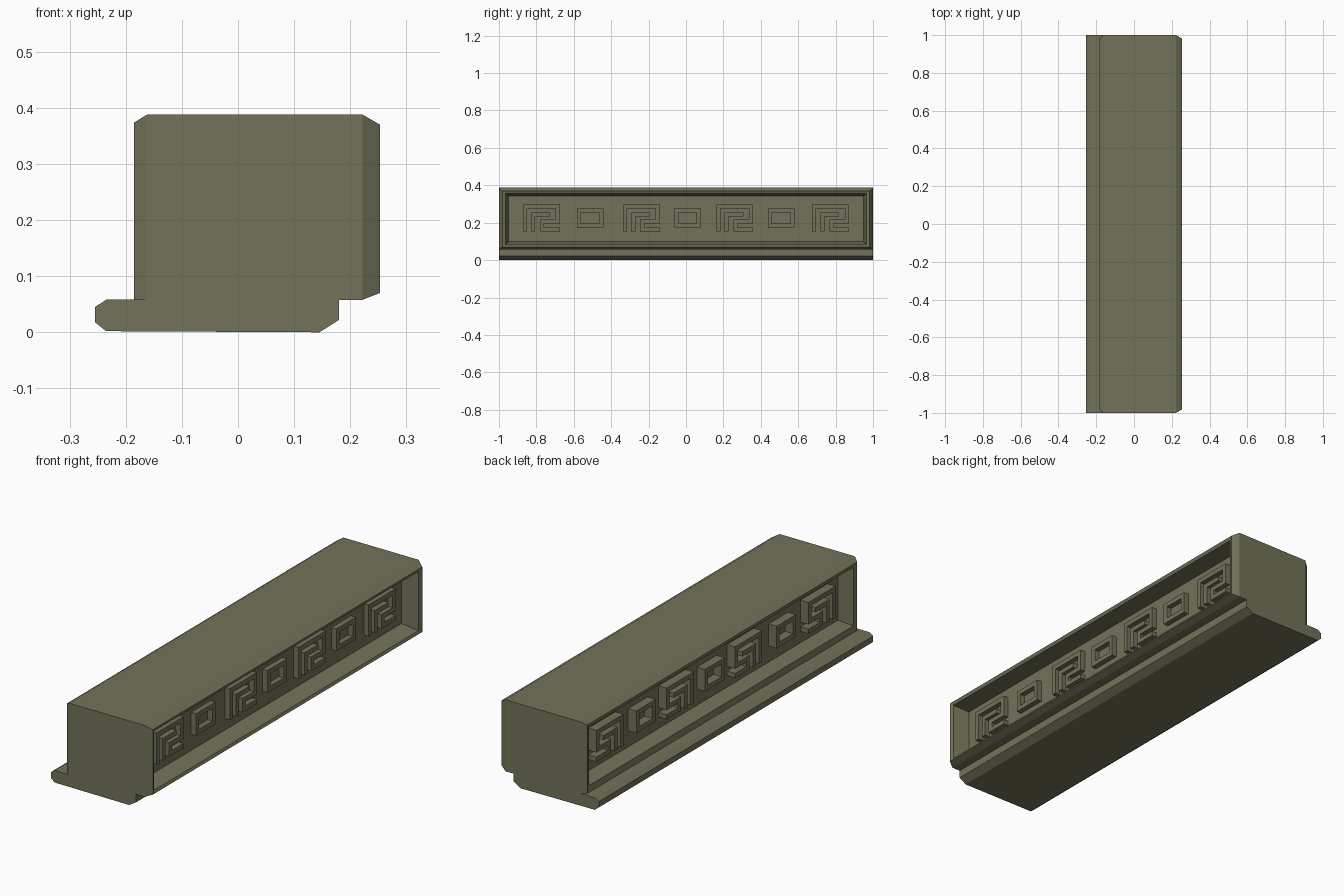
import bpy, bmesh
from mathutils import Vector

if "Cube" in bpy.data.objects:
    bpy.data.objects.remove(bpy.data.objects["Cube"])

stone = bpy.data.materials.new("olive_stone")
stone.diffuse_color = (0.17, 0.17, 0.10, 1)
stone.use_nodes = True
stone.node_tree.nodes["Principled BSDF"].inputs["Base Color"].default_value = stone.diffuse_color


def finish(bm, name):
    bmesh.ops.recalc_face_normals(bm, faces=bm.faces)
    mesh = bpy.data.meshes.new(name)
    bm.to_mesh(mesh)
    bm.free()
    mesh.materials.append(stone)
    obj = bpy.data.objects.new(name, mesh)
    bpy.context.collection.objects.link(obj)
    return obj


def bridge(bm, a, b, closed=True):
    for i in range(len(a) if closed else len(a) - 1):
        j = (i + 1) % len(a)
        bm.faces.new((a[i], a[j], b[j], b[i]))


# Base moulding: x/z profile swept along y
profile = [(-0.235, 0.002), (0.145, 0), (0.18, 0.022), (0.18, 0.058),
           (-0.235, 0.058), (-0.255, 0.045), (-0.255, 0.018)]
bm = bmesh.new()
ends = [[bm.verts.new((x, y, z)) for x, z in profile] for y in (-1, 1)]
bridge(bm, *ends)
for e in ends:
    bm.faces.new(e)
finish(bm, "base_moulding")

# Body: rectangular rings from left recessed panel to right recessed panel
# each ring is x, inset at the ends, bottom z, top z
LEFT, RIGHT = -0.112, 0.170
rings = [(LEFT, 0.052, 0.10, 0.342), (-0.179, 0.036, 0.085, 0.355),
         (-0.185, 0.016, 0.058, 0.374), (-0.162, 0, 0.058, 0.388),
         (0.222, 0, 0.058, 0.388), (0.253, 0.018, 0.070, 0.370),
         (0.247, 0.036, 0.082, 0.355), (RIGHT, 0.052, 0.10, 0.342)]
bm = bmesh.new()
loops = []
for x, inset, z0, z1 in rings:
    h = 1 - inset
    loops.append([bm.verts.new((x, y, z))
                  for y, z in ((-h, z0), (h, z0), (h, z1), (-h, z1))])
for a, b in zip(loops, loops[1:]):
    bridge(bm, a, b)
bm.faces.new(loops[0])
bm.faces.new(loops[-1])
finish(bm, "panelled_body")


def stroke(bm, path, y0, z0, x_back, x_front, closed=False, half=0.011):
    """Raised square-cornered band following a right-angled y/z path."""
    pts = [Vector(p) for p in path]
    n = len(pts)
    sides = ([], [])
    for i, p in enumerate(pts):
        dirs = []
        if closed or i > 0:
            dirs.append((p - pts[i - 1]).normalized())
        if closed or i < n - 1:
            dirs.append((pts[(i + 1) % n] - p).normalized())
        off = sum((Vector((-d.y, d.x)) for d in dirs), Vector((0, 0))) * half
        for side, q in zip(sides, (p + off, p - off)):
            side.append([bm.verts.new((x, y0 + q.x, z0 + q.y))
                         for x in (x_back, x_front)])
    (lb, lf), (rb, rf) = [list(zip(*s)) for s in sides]
    for a, b in ((lf, rf), (lb, rb), (lf, lb), (rf, rb)):
        bridge(bm, a, b, closed)
    if not closed:
        for i in (0, -1):
            bm.faces.new((lb[i], lf[i], rf[i], rb[i]))


# Raised fret ornaments on both panels
hook = [(0.011, 0), (0.011, 0.134), (0.186, 0.134), (0.186, 0.054),
        (0.103, 0.054), (0.103, 0.011), (0.197, 0.011)]
inner_hook = [(0.055, 0), (0.055, 0.091), (0.145, 0.091)]
block = [(-0.060, -0.040), (0.060, -0.040), (0.060, 0.040), (-0.060, 0.040)]

for side, back, front in (("right", RIGHT - 0.01, 0.195),
                          ("left", LEFT + 0.01, -0.153)):
    bm = bmesh.new()
    for y in (-0.872, -0.337, 0.162, 0.674):
        stroke(bm, hook, y, 0.152, back, front)
        stroke(bm, inner_hook, y, 0.152, back, front)
    finish(bm, side + "_fret_keys")
    bm = bmesh.new()
    for y in (-0.513, 0.008, 0.510):
        stroke(bm, block, y, 0.225, back, front, closed=True)
    finish(bm, side + "_fret_squares")
